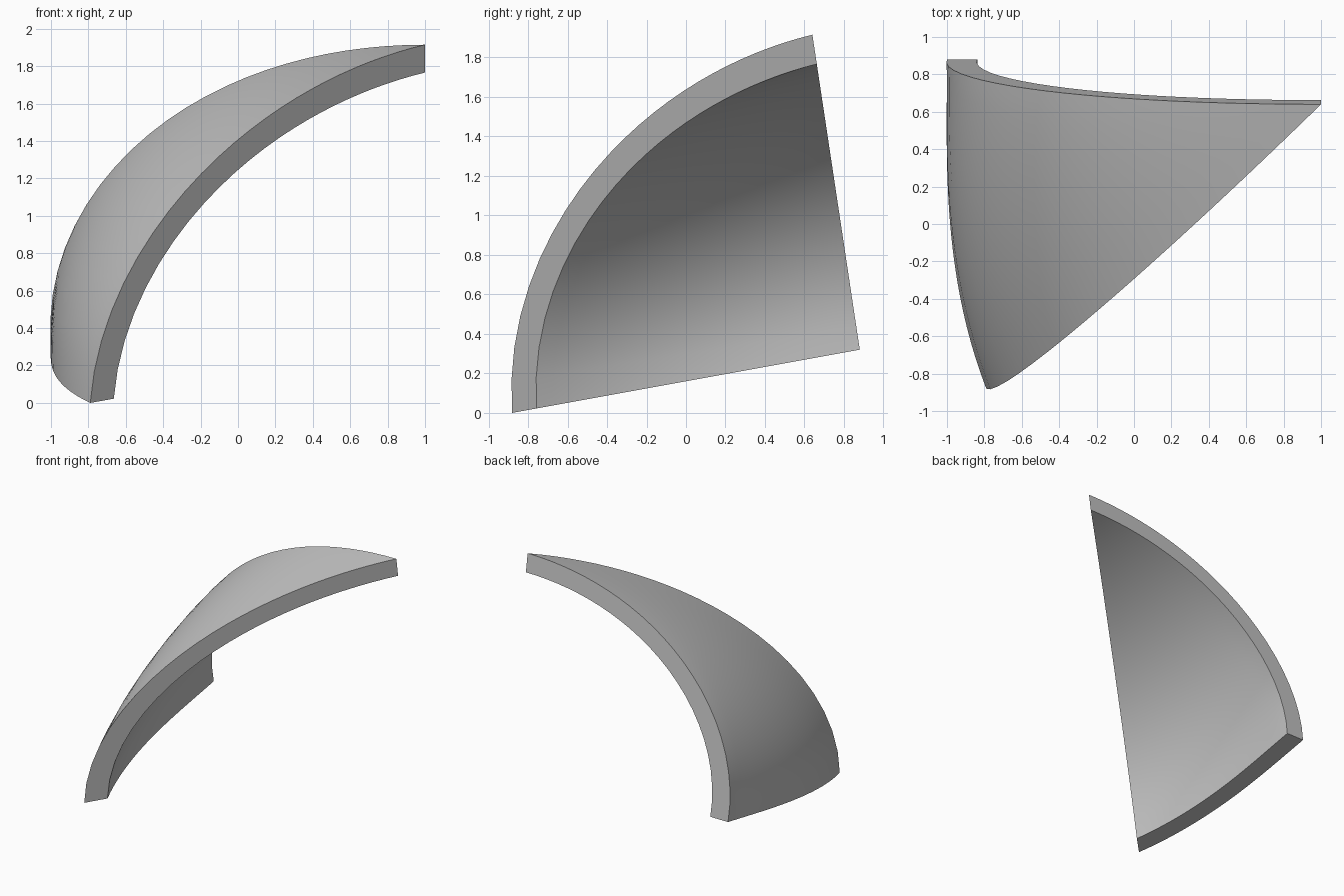
import bpy
import bmesh
import math
from mathutils import Vector

cube = bpy.data.objects.get("Cube")
if cube:
    bpy.data.objects.remove(cube, do_unlink=True)

# Shared centre of the shell and its three outer corners
CENTRE = Vector((1.0, 0.88, 0.32))
FRONT = Vector((-0.79, -0.88, 0.0)) - CENTRE
TOP = Vector((1.0, 0.64, 1.915)) - CENTRE
BACK = Vector((-1.0, 0.88, 0.32)) - CENTRE
STEPS = 24

# Axes of the two edge-on cut planes
axis_u = Vector((0, FRONT.y, FRONT.z)).normalized()
axis_w = Vector((0, TOP.y, TOP.z)).normalized()
CROSS = axis_u.y * axis_w.z - axis_u.z * axis_w.y


def on_ellipsoid(d):
    """Stretch a direction until it meets the outer ellipsoid."""
    u = (d.y * axis_w.z - d.z * axis_w.y) / CROSS
    w = (axis_u.y * d.z - axis_u.z * d.y) / CROSS
    q = (d.x / 2) ** 2 + (u / 4.01) ** 2 + (w / 1.613) ** 2 + 0.045 * u * w
    return d / math.sqrt(q)


def arc(a, b, t):
    """Blend two directions at an even angular rate."""
    return a.normalized().slerp(b.normalized(), t) if t > 0 else a.normalized()


def skin_point(t, s):
    """Outer point: t runs away from the back corner, s from front to top."""
    d = arc(arc(BACK, FRONT, t), arc(BACK, TOP, t), s)
    shoulder = 6.75 * t ** (2 - s) * (1 - t) ** (1 + s)
    return on_ellipsoid(d) * (1 + (0.018 + 0.03 * s * (1 - s)) * shoulder)


# Outer skin: a triangular grid fanned from the back corner
bm = bmesh.new()
rows = [[bm.verts.new(skin_point(i / STEPS, j / i if i else 0))
         for j in range(i + 1)] for i in range(STEPS + 1)]
for i in range(STEPS):
    a, b = rows[i], rows[i + 1]
    for j in range(i + 1):
        bm.faces.new((a[j], b[j], b[j + 1]))
        if j < i:
            bm.faces.new((a[j], b[j + 1], a[j + 1]))

# Inner skin and cut rims: extrude towards the centre
result = bmesh.ops.extrude_face_region(bm, geom=bm.faces[:], use_keep_orig=True)
for v in result["geom"]:
    if isinstance(v, bmesh.types.BMVert):
        r = v.co.length
        v.co *= 1 - (0.102 + 0.03 * r) / r
bmesh.ops.translate(bm, verts=bm.verts[:], vec=CENTRE)
bmesh.ops.recalc_face_normals(bm, faces=bm.faces[:])

mesh = bpy.data.meshes.new("curved_shell_panel")
bm.to_mesh(mesh)
bm.free()
panel = bpy.data.objects.new("curved_shell_panel", mesh)
bpy.context.collection.objects.link(panel)

# Plain grey finish
grey = bpy.data.materials.new("plain_grey")
grey.use_nodes = True
colour = (0.54, 0.54, 0.54, 1)
grey.diffuse_color = colour
grey.node_tree.nodes["Principled BSDF"].inputs["Base Color"].default_value = colour
mesh.materials.append(grey)

# Smooth skins with crisp rims
bpy.ops.object.select_all(action="DESELECT")
panel.select_set(True)
bpy.context.view_layer.objects.active = panel
bpy.ops.object.shade_smooth_by_angle(angle=math.radians(35))
